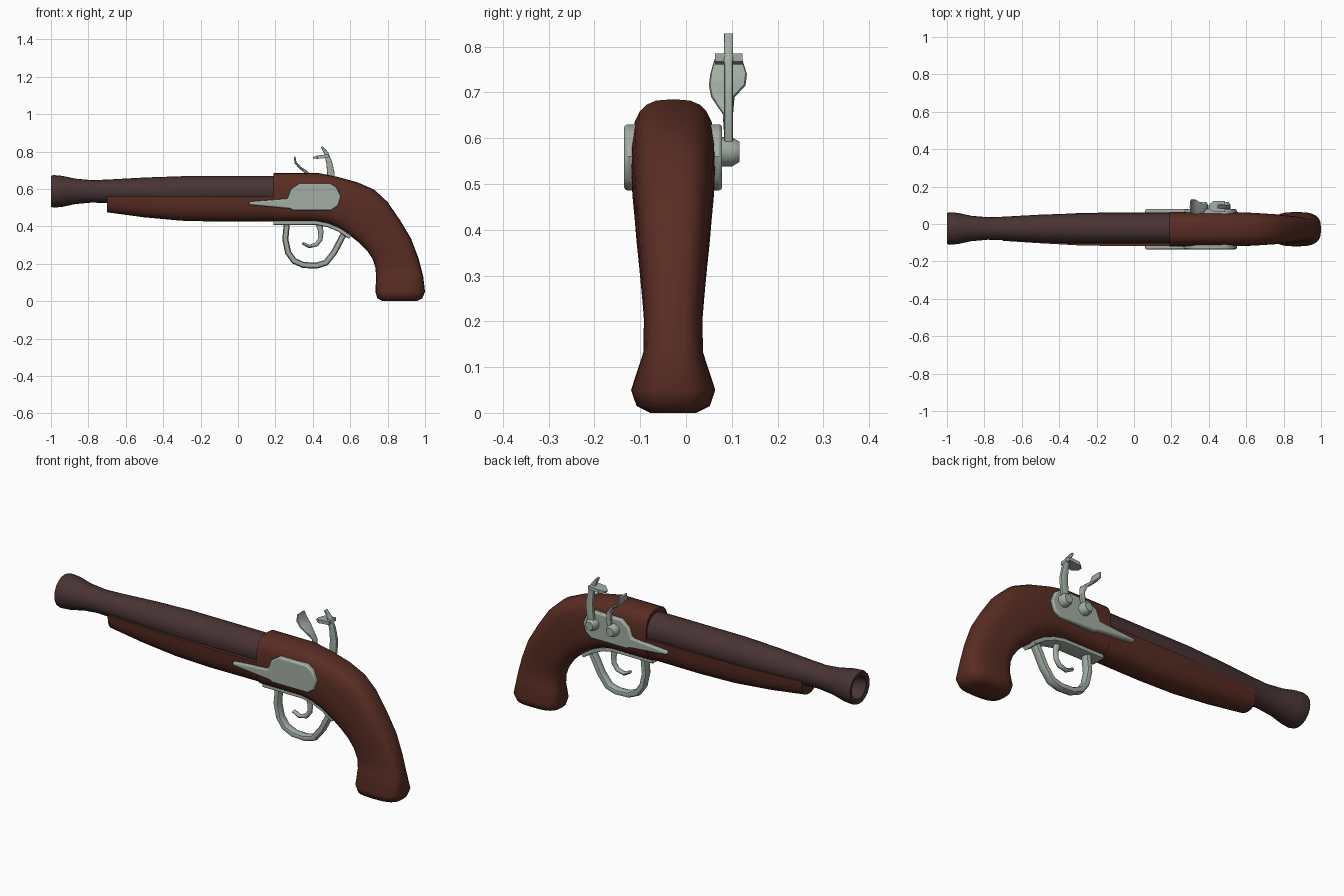
import bpy, bmesh, math
from mathutils import Vector

cube = bpy.data.objects.get("Cube")
if cube:
    bpy.data.objects.remove(cube)

MID = -0.028    # centre plane of the stock
LOCK = 0.093    # plane of the moving lock parts


def material(name, rgb, rough):
    m = bpy.data.materials.new(name)
    m.use_nodes = True
    m.diffuse_color = (*rgb, 1)
    bsdf = m.node_tree.nodes["Principled BSDF"]
    bsdf.inputs["Base Color"].default_value = (*rgb, 1)
    bsdf.inputs["Roughness"].default_value = rough
    return m


wood = material("dark red wood", (0.10, 0.026, 0.017), 0.6)
iron = material("dark iron", (0.066, 0.033, 0.034), 0.6)
steel = material("pale steel", (0.36, 0.42, 0.37), 0.5)


def finish(name, bm, mat, angle=40, bevel=0):
    bmesh.ops.recalc_face_normals(bm, faces=bm.faces)
    me = bpy.data.meshes.new(name)
    bm.to_mesh(me)
    bm.free()
    me.materials.append(mat)
    ob = bpy.data.objects.new(name, me)
    bpy.context.collection.objects.link(ob)
    bpy.ops.object.select_all(action="DESELECT")
    bpy.context.view_layer.objects.active = ob
    ob.select_set(True)
    if angle:
        bpy.ops.object.shade_smooth_by_angle(angle=math.radians(angle))
    if bevel:
        mod = ob.modifiers.new("soft edges", "BEVEL")
        mod.width, mod.segments = bevel, 2
        mod.limit_method, mod.angle_limit = "ANGLE", math.radians(60)
    return ob


def loft(name, rings, mat, angle=40, bevel=0):
    """Skin a list of equal point rings and cap both ends."""
    bm = bmesh.new()
    rows = [[bm.verts.new(p) for p in ring] for ring in rings]
    n = len(rows[0])
    for a, b in zip(rows, rows[1:]):
        for i in range(n):
            j = (i + 1) % n
            bm.faces.new((a[i], a[j], b[j], b[i]))
    bm.faces.new(rows[0])
    bm.faces.new(rows[-1])
    return finish(name, bm, mat, angle, bevel)


def power(v, e):
    return math.copysign(abs(v) ** e, v)


def section(centre, axis, half_width, n=20, square=2.0, start=0.0, sweep=math.tau):
    """Superellipse spanned by an axis vector and the y direction."""
    steps = n if sweep == math.tau else n - 1
    ring = []
    for i in range(n):
        t = start + sweep * i / steps
        e = 2 / square
        ring.append(centre + axis * power(math.sin(t), e)
                    + Vector((0, half_width * power(math.cos(t), e), 0)))
    return ring


def bar(name, path, y, thick, width, mat, square=2.0, n=10):
    """Bent bar following (x, z) points; thick may vary per point."""
    pts = [Vector((x, y, z)) for x, z in path]
    rings = []
    for i, p in enumerate(pts):
        d = (pts[min(i + 1, len(pts) - 1)] - pts[max(i - 1, 0)]).normalized()
        t = thick[i] if isinstance(thick, list) else thick
        rings.append(section(p, Vector((-d.z, 0, d.x)) * t, width, n, square))
    return loft(name, rings, mat)


# Stock and grip: outer point, inner point, half width
grip = [
    (0.19, 0.685, 0.19, 0.425, 0.092), (0.43, 0.685, 0.42, 0.425, 0.092),
    (0.53, 0.665, 0.48, 0.415, 0.092), (0.64, 0.635, 0.54, 0.39, 0.09),
    (0.73, 0.595, 0.60, 0.35, 0.086), (0.80, 0.53, 0.65, 0.31, 0.082),
    (0.865, 0.435, 0.69, 0.27, 0.076), (0.925, 0.335, 0.72, 0.225, 0.07),
    (0.965, 0.23, 0.735, 0.18, 0.064), (0.99, 0.135, 0.738, 0.13, 0.065),
    (1.0, 0.05, 0.735, 0.05, 0.092), (0.985, 0.015, 0.745, 0.015, 0.08),
    (0.955, 0.0, 0.775, 0.0, 0.05),
]
rings = []
for ox, oz, ix, iz, w in grip:
    a, b = Vector((ox, MID, oz)), Vector((ix, MID, iz))
    rings.append(section((a + b) / 2, (a - b) / 2, w, 24, 3.0))
loft("stock_grip", rings, wood, 50)

# Fore stock: rounded trough with a flat top
rings = [section(Vector((x, MID, 0.56)), Vector((0, 0, 0.56 - low)), w, 13, 2.6, math.pi, math.pi)
         for x, low, w in ((-0.7, 0.475, 0.062), (-0.5, 0.448, 0.075), (-0.3, 0.43, 0.086),
                           (-0.1, 0.425, 0.09), (0.22, 0.427, 0.09))]
loft("fore_stock", rings, wood)

# Barrel with flared muzzle and hollow bore
barrel = [(-0.7, 0.045), (-0.9, 0.045), (-0.995, 0.06), (-1.0, 0.083), (-0.985, 0.087), (-0.94, 0.083),
          (-0.87, 0.068), (-0.78, 0.06), (-0.7, 0.063), (-0.5, 0.074), (-0.3, 0.081), (0.25, 0.081)]
rings = [section(Vector((x, MID + 0.004, 0.587)), Vector((0, 0, r)), r, 20) for x, r in barrel]
loft("barrel", rings, iron)

# Lock plates, one on each side
plate = [(0.06, 0.515), (0.275, 0.495), (0.295, 0.486), (0.5, 0.486), (0.535, 0.51), (0.55, 0.56),
         (0.525, 0.61), (0.49, 0.63), (0.33, 0.63), (0.285, 0.6), (0.265, 0.548), (0.06, 0.532)]
for side, name in ((-1, "lock_plate_right"), (1, "lock_plate_left")):
    rings = [[Vector((x, MID + side * d, z)) for x, z in plate] for d in (0.06, 0.107)]
    loft(name, rings, steel, 40, 0.007)

# Trigger guard, its mounting strip and the trigger
bar("guard_strip", [(0.19, 0.419), (0.42, 0.419), (0.48, 0.407), (0.54, 0.382), (0.6, 0.342)],
    MID, 0.011, 0.04, steel, 6, 12)
bar("trigger_guard", [(0.262, 0.425), (0.253, 0.33), (0.268, 0.26), (0.3, 0.215), (0.35, 0.193),
                      (0.42, 0.19), (0.47, 0.205), (0.515, 0.262), (0.55, 0.33), (0.575, 0.375)],
    MID, 0.017, 0.024, steel, 2.5)
bar("trigger", [(0.43, 0.43), (0.443, 0.37), (0.44, 0.33), (0.42, 0.303), (0.38, 0.292), (0.345, 0.31)],
    MID, [0.02, 0.015, 0.013, 0.012, 0.01, 0.008], 0.012, steel)

# Pivot knobs of hammer and striking plate
for name, x in (("hammer_pivot", 0.485), ("striker_pivot", 0.365)):
    rings = [[Vector((x + r * math.cos(t), y, 0.57 + r * math.sin(t)))
              for t in (math.tau * i / 12 for i in range(12))]
             for y, r in ((0.05, 0.032), (0.1, 0.032), (0.117, 0.022))]
    loft(name, rings, steel)

# Curved hammer with its jaw
bar("hammer", [(0.48, 0.56), (0.493, 0.62), (0.497, 0.68), (0.488, 0.74), (0.472, 0.79), (0.448, 0.826)],
    LOCK, [0.018, 0.02, 0.02, 0.016, 0.012, 0.005], 0.01, steel, 5, 12)
rings = [[Vector((x, LOCK + w * s, z + h * u)) for s, u in ((-1, -1), (1, -1), (1, 1), (-1, 1))]
         for x, z, w, h in ((0.4, 0.766, 0.01, 0.004), (0.425, 0.77, 0.03, 0.009), (0.487, 0.776, 0.03, 0.009))]
loft("hammer_jaw", rings, steel, 30)

# Striking plate: slim arm widening to a curved leaf
rings = []
for x, z, y0, y1, t in ((0.365, 0.56, 0.083, 0.103, 0.016), (0.385, 0.61, 0.083, 0.103, 0.014),
                        (0.385, 0.655, 0.08, 0.103, 0.01), (0.365, 0.69, 0.055, 0.106, 0.008),
                        (0.33, 0.715, 0.05, 0.13, 0.006), (0.308, 0.74, 0.053, 0.133, 0.005),
                        (0.302, 0.772, 0.062, 0.123, 0.004)):
    rings.append(section(Vector((x, (y0 + y1) / 2, z)), Vector((t, 0, t * 0.5)), (y1 - y0) / 2, 12, 4))
loft("striking_plate", rings, steel)
